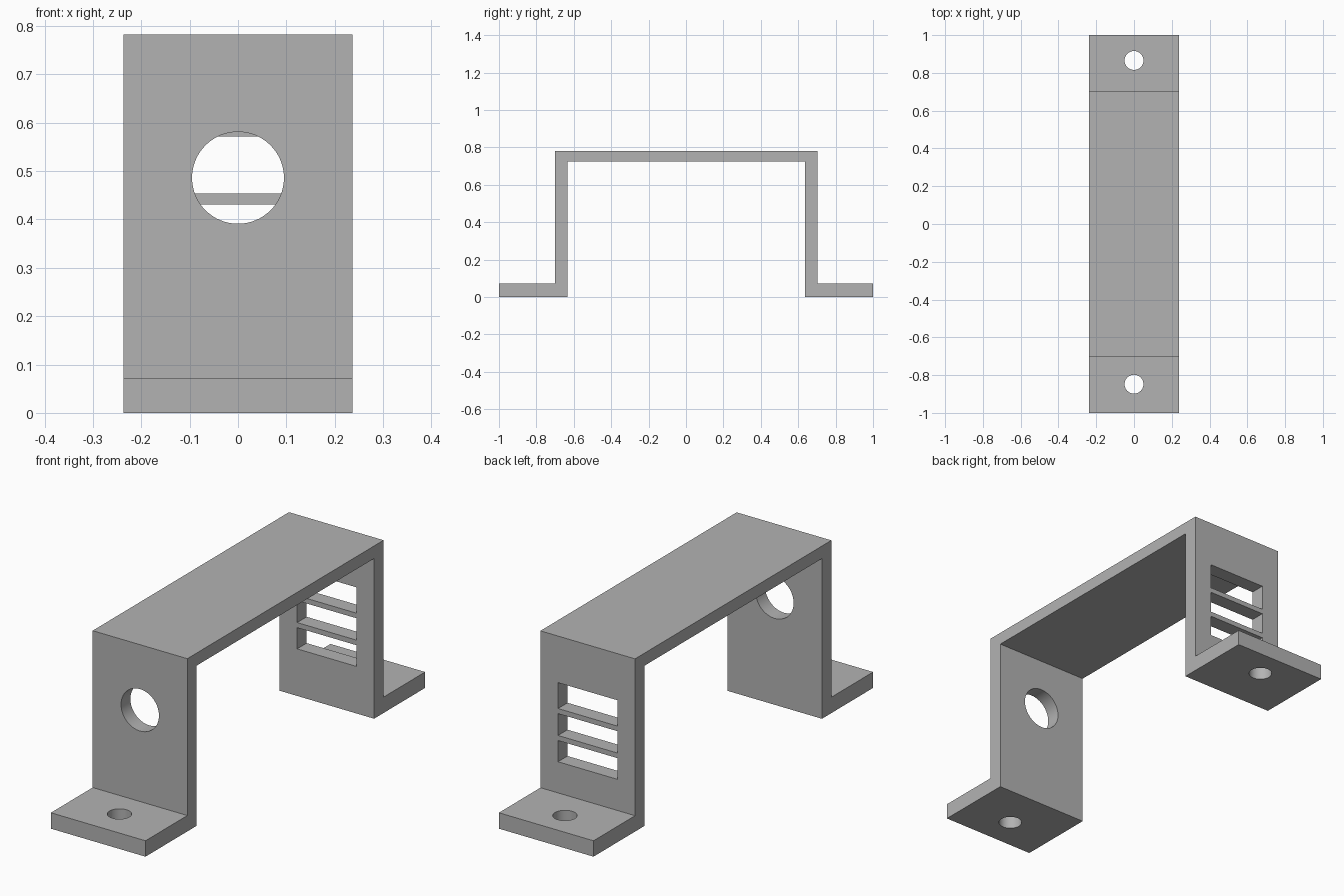
import bpy, bmesh, math
from mathutils import Matrix

old = bpy.data.objects.get("Cube")
if old:
    bpy.data.objects.remove(old, do_unlink=True)

HALF_WIDTH = 0.237

grey = bpy.data.materials.new("plain grey")
grey.use_nodes = True
colour = (0.45, 0.45, 0.45, 1)
grey.diffuse_color = colour
grey.node_tree.nodes["Principled BSDF"].inputs["Base Color"].default_value = colour


def make_object(name, bm):
    mesh = bpy.data.meshes.new(name)
    bmesh.ops.recalc_face_normals(bm, faces=bm.faces)
    bm.to_mesh(mesh)
    bm.free()
    mesh.materials.append(grey)
    obj = bpy.data.objects.new(name, mesh)
    bpy.context.collection.objects.link(obj)
    return obj


def cylinder_cutter(name, radius, location, axis="Z"):
    bm = bmesh.new()
    turn = Matrix.Rotation(math.pi / 2, 4, "X") if axis == "Y" else Matrix()
    bmesh.ops.create_cone(bm, cap_ends=True, segments=64, radius1=radius,
                          radius2=radius, depth=0.3,
                          matrix=Matrix.Translation(location) @ turn)
    return make_object(name, bm)


def slot_cutter(name, bottom, top):
    bm = bmesh.new()
    place = Matrix.Translation((0, 0.67, (bottom + top) / 2))
    bmesh.ops.create_cube(bm, size=1, matrix=place @ Matrix.Diagonal((0.297, 0.3, top - bottom, 1)))
    return make_object(name, bm)


# Bent strip: foot, leg, top, leg, foot, as one side profile
profile = [(-1, 0), (-0.634, 0), (-0.634, 0.725), (0.635, 0.725), (0.635, 0), (1, 0),
           (1, 0.072), (0.703, 0.072), (0.703, 0.782), (-0.701, 0.782),
           (-0.701, 0.072), (-1, 0.072)]
bm = bmesh.new()
side = bm.faces.new([bm.verts.new((-HALF_WIDTH, y, z)) for y, z in profile])
extruded = bmesh.ops.extrude_face_region(bm, geom=[side])["geom"]
bmesh.ops.translate(bm, vec=(2 * HALF_WIDTH, 0, 0),
                    verts=[v for v in extruded if isinstance(v, bmesh.types.BMVert)])
bracket = make_object("bracket", bm)

# Screw holes in the feet, round port in the front leg, vents in the back leg
cutters = [cylinder_cutter("front_screw_hole", 0.05, (0, -0.848, 0.04)),
           cylinder_cutter("back_screw_hole", 0.05, (0, 0.866, 0.04)),
           cylinder_cutter("front_port", 0.095, (0, -0.67, 0.486), "Y")]
for i, (low, high) in enumerate([(0.213, 0.309), (0.332, 0.431), (0.454, 0.571)]):
    cutters.append(slot_cutter(f"vent_slot_{i + 1}", low, high))

bpy.context.view_layer.objects.active = bracket
bracket.select_set(True)
for cutter in cutters:
    cut = bracket.modifiers.new(cutter.name, "BOOLEAN")
    cut.operation = "DIFFERENCE"
    cut.solver = "EXACT"
    cut.object = cutter
    bpy.ops.object.modifier_apply(modifier=cut.name)
    bpy.data.objects.remove(cutter, do_unlink=True)

bpy.ops.object.shade_smooth_by_angle(angle=math.radians(30))
